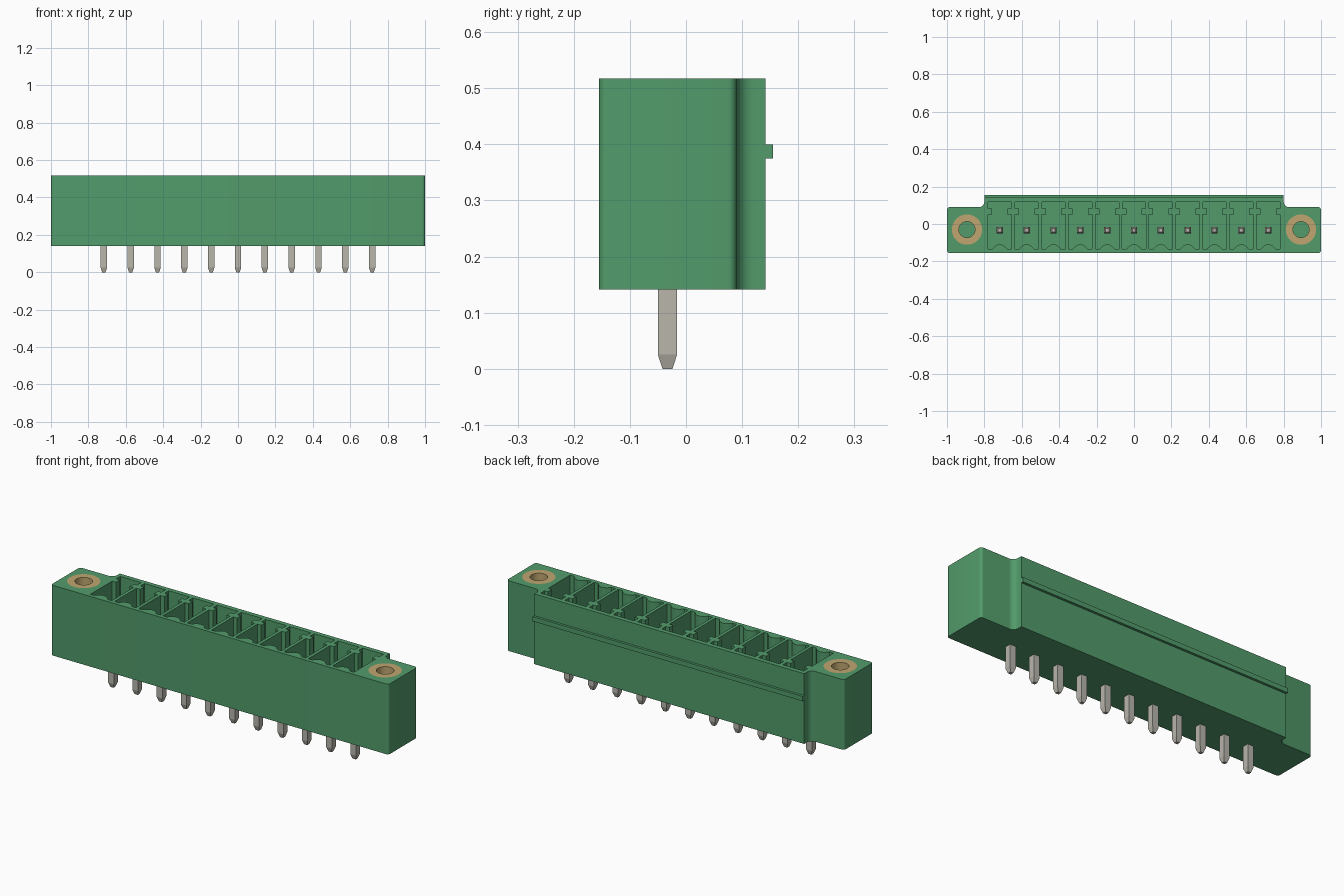
import bpy, bmesh, math

cube = bpy.data.objects.get("Cube")
if cube:
    bpy.data.objects.remove(cube, do_unlink=True)


def material(name, rgb):
    m = bpy.data.materials.new(name)
    m.use_nodes = True
    m.diffuse_color = (*rgb, 1)
    m.node_tree.nodes["Principled BSDF"].inputs["Base Color"].default_value = (*rgb, 1)
    return m


GREEN = material("green plastic", (0.084, 0.33, 0.147))
METAL = material("tin metal", (0.48, 0.465, 0.41))
BRASS = material("brass", (0.52, 0.38, 0.16))

BOTTOM, TOP, FLOOR = 0.141, 0.517, 0.20
PITCH, COUNT, PIN_Y = 0.1435, 11, -0.033
SCREW_X, SCREW_Y, SCREW_FLOOR = 0.893, -0.03, 0.25
R_OUT, R_IN = 0.081, 0.043
SLOTS = [(i - (COUNT - 1) / 2) * PITCH for i in range(COUNT)]


def arc(cx, cy, r, a0, a1, n=6):
    angles = [math.radians(a0 + (a1 - a0) * i / n) for i in range(n + 1)]
    return [(cx + r * math.cos(a), cy + r * math.sin(a)) for a in angles]


def mirrored(half):
    """Closed outline from its +x half, listed front to back."""
    return half + [(-x, y) for x, y in reversed(half) if abs(x) > 1e-6]


def loft(bm, rings):
    """Closed solid through (outline, z) rings with equal point counts."""
    vs = [[bm.verts.new((x, y, z)) for x, y in pts] for pts, z in rings]
    n = len(vs[0])
    bm.faces.new(vs[0][::-1])
    bm.faces.new(vs[-1])
    for a, b in zip(vs, vs[1:]):
        for i in range(n):
            j = (i + 1) % n
            bm.faces.new((a[i], a[j], b[j], b[i]))


def make_object(name, bm, mat, smooth=True):
    bmesh.ops.recalc_face_normals(bm, faces=bm.faces)
    me = bpy.data.meshes.new(name)
    bm.to_mesh(me)
    bm.free()
    me.materials.append(mat)
    ob = bpy.data.objects.new(name, me)
    bpy.context.scene.collection.objects.link(ob)
    if smooth:
        shade(ob)
    return ob


def shade(ob):
    bpy.ops.object.select_all(action='DESELECT')
    ob.select_set(True)
    bpy.context.view_layer.objects.active = ob
    bpy.ops.object.shade_smooth_by_angle(angle=math.radians(30))


def square(x, y, h):
    return [(x - h, y - h), (x + h, y - h), (x + h, y + h), (x - h, y + h)]


# Housing block: rounded ends, filleted step up to the thicker middle
half = (arc(0.985, -0.14, 0.015, -90, 0) + arc(0.985, 0.075, 0.015, 0, 90)
        + arc(0.83, 0.12, 0.03, 270, 180) + [(0.80, 0.142)])
bm = bmesh.new()
loft(bm, [(mirrored(half), BOTTOM), (mirrored(half), TOP)])
housing = make_object("housing", bm, GREEN, smooth=False)

# Keyed pockets, each with a rounded bulge on the front wall, and screw wells
bulge = [(0.04 * math.sin(t), -0.134 + 0.026 * math.cos(t) ** 2)
         for t in (math.pi / 2 * i / 6 for i in range(7))]
pocket = mirrored(bulge + [(0.063, -0.134), (0.063, 0.05), (0.041, 0.05),
                           (0.041, 0.083), (0.062, 0.083), (0.062, 0.117)])
bm = bmesh.new()
for sx in SLOTS:
    outline = [(x + sx, y) for x, y in pocket]
    loft(bm, [(outline, FLOOR), (outline, TOP + 0.1)])
for s in (-1, 1):
    well = arc(s * SCREW_X, SCREW_Y, R_OUT, 0, 360, 40)[:-1]
    loft(bm, [(well, SCREW_FLOOR), (well, TOP + 0.1)])
cutter = make_object("pocket_cutter", bm, GREEN, smooth=False)
cutter.hide_render = True

cut = housing.modifiers.new("pockets", 'BOOLEAN')
cut.operation, cut.solver, cut.object = 'DIFFERENCE', 'EXACT', cutter
bpy.ops.object.select_all(action='DESELECT')
housing.select_set(True)
bpy.context.view_layer.objects.active = housing
bpy.ops.object.modifier_apply(modifier=cut.name)
bpy.data.objects.remove(cutter, do_unlink=True)
shade(housing)

# Latching rib along the back
bm = bmesh.new()
rib = [(-0.80, 0.135), (0.80, 0.135), (0.80, 0.155), (-0.80, 0.155)]
loft(bm, [(rib, 0.375), (rib, 0.40)])
make_object("back_rib", bm, GREEN, smooth=False)

# Threaded brass inserts at both ends
for name, s in (("right_insert", -1), ("left_insert", 1)):
    bm = bmesh.new()
    n = 40
    section = [(R_OUT, SCREW_FLOOR), (R_OUT, TOP), (R_IN, TOP), (R_IN, SCREW_FLOOR)]
    rings = [[bm.verts.new((x, y, z)) for x, y in
              arc(s * SCREW_X, SCREW_Y, r, 0, 360, n)[:-1]] for r, z in section]
    for k in range(4):
        a, b = rings[k], rings[(k + 1) % 4]
        for i in range(n):
            j = (i + 1) % n
            bm.faces.new((a[i], a[j], b[j], b[i]))
    make_object(name, bm, BRASS)

# Square contact pins, tapered at both ends
for i, sx in enumerate(SLOTS):
    bm = bmesh.new()
    loft(bm, [(square(sx, PIN_Y, h), z) for h, z in
              ((0.009, 0), (0.017, 0.025), (0.017, 0.40), (0.009, 0.425))])
    make_object(f"pin_{i + 1}", bm, METAL, smooth=False)
